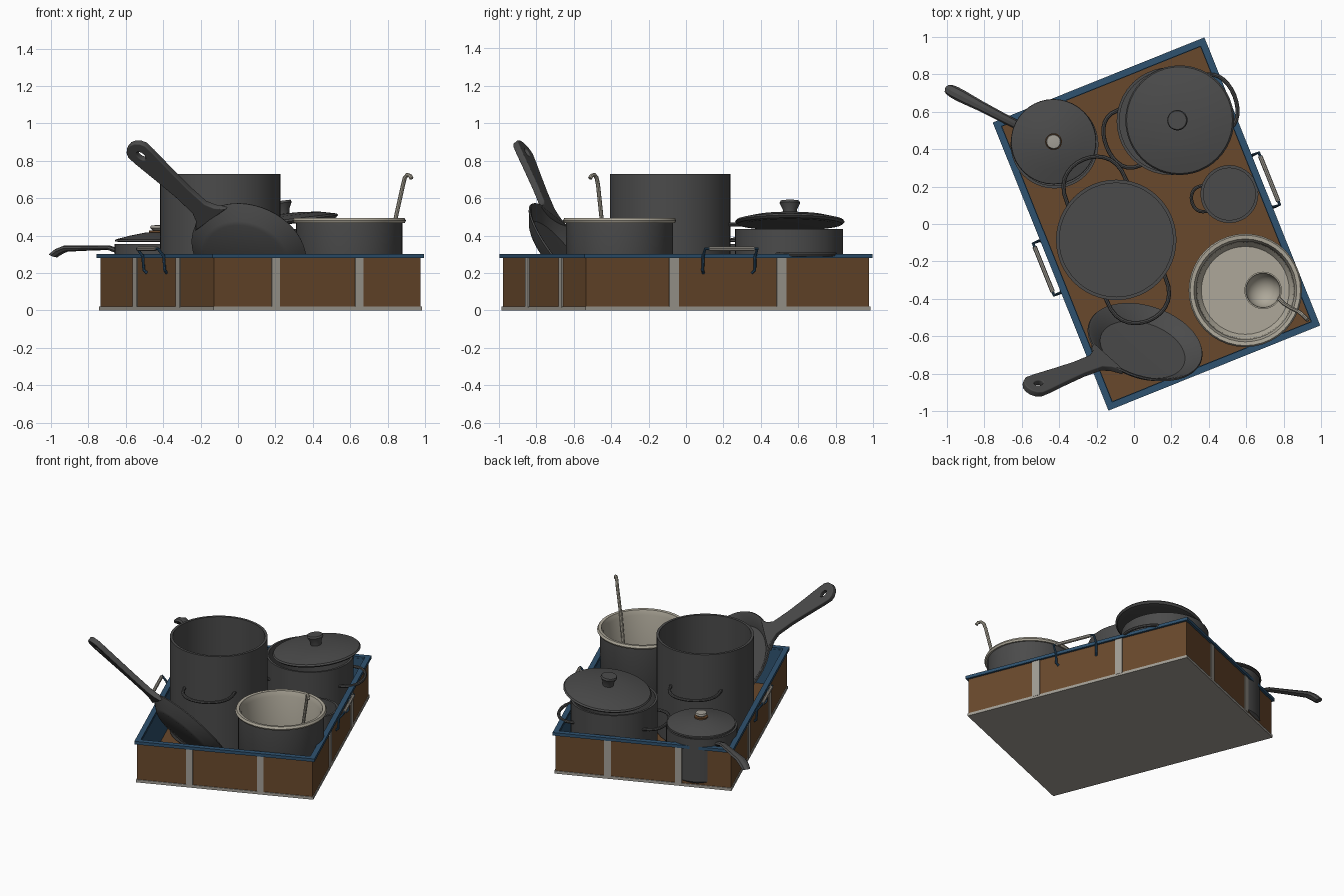
import bpy, bmesh, math
from mathutils import Matrix, Vector

if "Cube" in bpy.data.objects:
    bpy.data.objects.remove(bpy.data.objects["Cube"])

def mat(name, r, g, b):
    m = bpy.data.materials.new(name)
    m.diffuse_color = (r, g, b, 1)
    m.use_nodes = True
    m.node_tree.nodes["Principled BSDF"].inputs["Base Color"].default_value = m.diffuse_color
    return m

IRON = mat("dark_iron", .07, .07, .07)
BROWN = mat("brown_wood", .14, .065, .025)
BLUE = mat("blue_trim", .028, .085, .16)
CREAM = mat("cream_enamel", .42, .39, .32)
STEEL = mat("grey_metal", .36, .34, .30)

def add(name, me, m, M=Matrix()):
    ob = bpy.data.objects.new(name, me)
    me.materials.clear()
    me.materials.append(m)
    ob.matrix_world = M
    bpy.context.collection.objects.link(ob)
    return ob

def lathe(name, prof, m, M, n=40):
    """Revolve (radius, z) points around local z."""
    bm = bmesh.new()
    vs = [bm.verts.new((r, 0, z)) for r, z in prof]
    es = [bm.edges.new(p) for p in zip(vs, vs[1:])]
    bmesh.ops.spin(bm, geom=vs + es, axis=(0, 0, 1), cent=(0, 0, 0),
                   angle=2 * math.pi, steps=n)
    bmesh.ops.remove_doubles(bm, verts=bm.verts, dist=1e-4)
    bmesh.ops.recalc_face_normals(bm, faces=bm.faces)
    me = bpy.data.meshes.new(name)
    bm.to_mesh(me)
    bm.free()
    return add(name, me, m, M)

def box(name, c, s, m, M):
    bm = bmesh.new()
    bmesh.ops.create_cube(bm, size=1, matrix=Matrix.Translation(c) @ Matrix.Diagonal((*s, 1)))
    me = bpy.data.meshes.new(name)
    bm.to_mesh(me)
    bm.free()
    return add(name, me, m, M)

def bake(name, cu, m, M):
    tmp = bpy.data.objects.new("tmp", cu)
    bpy.context.collection.objects.link(tmp)
    dg = bpy.context.evaluated_depsgraph_get()
    me = bpy.data.meshes.new_from_object(tmp.evaluated_get(dg))
    bpy.data.objects.remove(tmp)
    return add(name, me, m, M)

def spline(cu, pts, cyclic=False):
    s = cu.splines.new('POLY')
    s.points.add(len(pts) - 1)
    for p, q in zip(s.points, pts):
        p.co = (*q[:3], 1)
        p.radius = q[3] if len(q) > 3 else 1
    s.use_cyclic_u = cyclic

def tube(name, pts, r, m, M=Matrix()):
    cu = bpy.data.curves.new(name, 'CURVE')
    cu.dimensions = '3D'
    cu.bevel_depth = r
    cu.bevel_resolution = 2
    cu.use_fill_caps = True
    spline(cu, pts)
    return bake(name, cu, m, M)

def at(x, y, z=0, deg=0):
    return Matrix.Translation((x, y, z)) @ Matrix.Rotation(math.radians(deg), 4, 'Z')

def loop(name, x, y, deg, r, out, w, z, thick=.011):
    """Half-oval wire handle on a round pot."""
    b = math.sqrt(r * r - w * w) - .01
    pts = [(b + (r + out - b) * math.sin(a) ** .7, w * math.cos(a), z)
           for a in [math.pi * i / 14 for i in range(15)]]
    tube(name, pts, thick, IRON, at(x, y, 0, deg))

def vessel(name, x, y, r, h, t=.015, n=40, m=IRON):
    lathe(name, [(0, .025), (r - .02, .025), (r, .045), (r, h), (r - t, h),
                 (r - t, .06), (0, .06)], m, at(x, y), n)

# tray: base, floor, walls with blue lining, rim, straps
ROT = 21.9
T = at(.12, 0, 0, ROT)
HX, HY = .595, .815
box("tray_base", (0, 0, .01), (1.2, 1.64, .02), STEEL, T)
box("tray_floor", (0, 0, .025), (1.17, 1.61, .015), BROWN, T)
for s in (-1, 1):
    box("tray_long_wall", (s * (HX - .008), 0, .15), (.016, 2 * HY, .27), BROWN, T)
    box("tray_short_wall", (0, s * (HY - .008), .15), (2 * HX, .016, .27), BROWN, T)
    box("long_lining", (s * (HX - .02), 0, .16), (.008, 2 * HY - .03, .26), BLUE, T)
    box("short_lining", (0, s * (HY - .02), .16), (2 * HX - .03, .008, .26), BLUE, T)
    box("long_rim", (s * (HX - .003), 0, .291), (.036, 1.66, .022), BLUE, T)
    box("short_rim", (0, s * (HY - .003), .291), (1.22, .036, .022), BLUE, T)
    for k in (-1, 1):
        box("long_side_strap", (s * HX, k * .31, .15), (.014, .055, .27), STEEL, T)
        box("short_side_strap", (k * .24, s * HY, .15), (.045, .014, .27), STEEL, T)
        # tray handle wires
        tube("handle_wire", [(s * .597, k * .14, .20), (s * .612, k * .15, .215),
                             (s * .618, k * .15, .29), (s * .65, k * .15, .33),
                             (s * .65, k * .11, .33)], .008, BLUE, T)
    tube("handle_grip", [(s * .65, -.13, .33), (s * .65, .13, .33)], .012, STEEL, T)

# tall stockpot
PX, PY = -.095, -.085
vessel("stockpot", PX, PY, .322, .73, .018, 48)
for a in (-68, 112):
    loop("stockpot_handle", PX, PY, a, .32, .145, .17, .46)

# large pot with tilted lid
QX, QY = .195, .55
vessel("large_pot", QX, QY, .288, .435)
for a in (ROT, 180 + ROT):
    loop("large_pot_handle", QX, QY, a, .288, .08, .16, .30)
L = Matrix.Translation((.245, .555, .47)) @ Matrix.Rotation(math.radians(-7), 4, 'Y')
lathe("large_lid", [(0, 0), (.25, -.012), (.28, -.008), (.293, .004), (.285, .014),
                    (.2, .034), (.1, .045), (0, .048)], IRON, L, 48)
lathe("large_lid_knob", [(0, .04), (.035, .04), (.038, .07), (.055, .105), (.05, .117),
                         (0, .117)], IRON, L, 20)

# saucepan with lid and long handle
SX, SY = -.425, .425
vessel("saucepan", SX, SY, .235, .355)
S = at(-.43, .44, .365)
lathe("saucepan_lid", [(0, 0), (.2, 0), (.228, .004), (.226, .014), (.15, .034), (.06, .052),
                       (0, .054)], IRON, S)
lathe("saucepan_knob_ring", [(0, .05), (.045, .05), (.045, .062), (0, .062)], BROWN, S, 20)
lathe("saucepan_knob", [(0, .06), (.022, .06), (.04, .075), (.036, .088), (0, .092)], STEEL, S, 20)
tube("saucepan_handle", [(.22, 0, .62, .8), (.3, 0, .67, .8), (.45, 0, .665, .9),
                         (.56, 0, .66, 1.1), (.60, 0, .63, 1.1), (.635, 0, .585, .95)],
     .031, IRON, at(SX, SY, 0, 152.5) @ Matrix.Diagonal((1, 1, .5, 1)))

# small pot
vessel("small_pot", .51, .16, .155, .28, .016, 32)
loop("small_pot_handle", .51, .16, 190, .155, .05, .07, .24, .009)

# enamel pot: dark outside, cream inside and rim
E = at(.595, -.355)
lathe("enamel_pot", [(0, .025), (.27, .025), (.285, .05), (.285, .475), (.275, .475),
                     (.275, .05), (0, .05)], IRON, E)
lathe("enamel_lining", [(0, .055), (.25, .055), (.272, .09), (.276, .47), (.297, .468),
                        (.303, .48), (.295, .495), (.275, .493), (.262, .46), (.258, .1),
                        (.235, .07), (0, .07)], CREAM, E)

# ladle
bowl = [(.1 * math.sin(math.pi / 2 * i / 8), -.1 * math.cos(math.pi / 2 * i / 8)) for i in range(9)]
inner = [(r * .92, z * .92) for r, z in reversed(bowl)]
lathe("ladle_bowl", bowl + inner, CREAM, at(.69, -.355, .18), 28)
tube("ladle_handle", [(.775, -.40, .18), (.80, -.425, .28), (.84, -.45, .48), (.882, -.47, .67),
                      (.892, -.478, .71), (.905, -.49, .725), (.92, -.505, .72), (.928, -.513, .705)],
     .011, CREAM)

# leaning frying pan, built in a frame of (handle, side, opening) axes
n = Vector((.257, .757, .6)).normalized()
h = Vector((-.708, -.275, .65))
h = (h - n * h.dot(n)).normalized()
s = n.cross(h)
F = Matrix((h, s, n)).transposed().to_4x4()
F.translation = (.06, -.63, .32)
lathe("frying_pan", [(0, -.075), (.225, -.075), (.245, -.065), (.318, -.004), (.314, .004),
                     (.303, .002), (.235, -.055), (0, -.06)], IRON, F, 48)
cu = bpy.data.curves.new("pan_handle", 'CURVE')
cu.dimensions = '2D'
cu.fill_mode = 'BOTH'
cu.extrude = .012
cu.bevel_depth = .006
side = [(.285, .11), (.32, .07), (.37, .045), (.5, .043), (.65, .052), (.78, .062)]
tip = [(.82 + .065 * math.cos(a), .065 * math.sin(a))
       for a in [math.radians(75 - 25 * i) for i in range(7)]]
spline(cu, [(x, y, 0) for x, y in side + tip + [(x, -y) for x, y in reversed(side)]], True)
spline(cu, [(.805 + .036 * math.cos(i * math.pi / 8), .024 * math.sin(i * math.pi / 8), 0)
            for i in range(16)], True)
bake("pan_handle", cu, IRON, F @ Matrix.Translation((0, 0, -.014)))

# smooth shading with sharp edges kept
bpy.ops.object.select_all(action='SELECT')
bpy.context.view_layer.objects.active = bpy.context.collection.objects[0]
bpy.ops.object.shade_smooth_by_angle(angle=math.radians(35))
